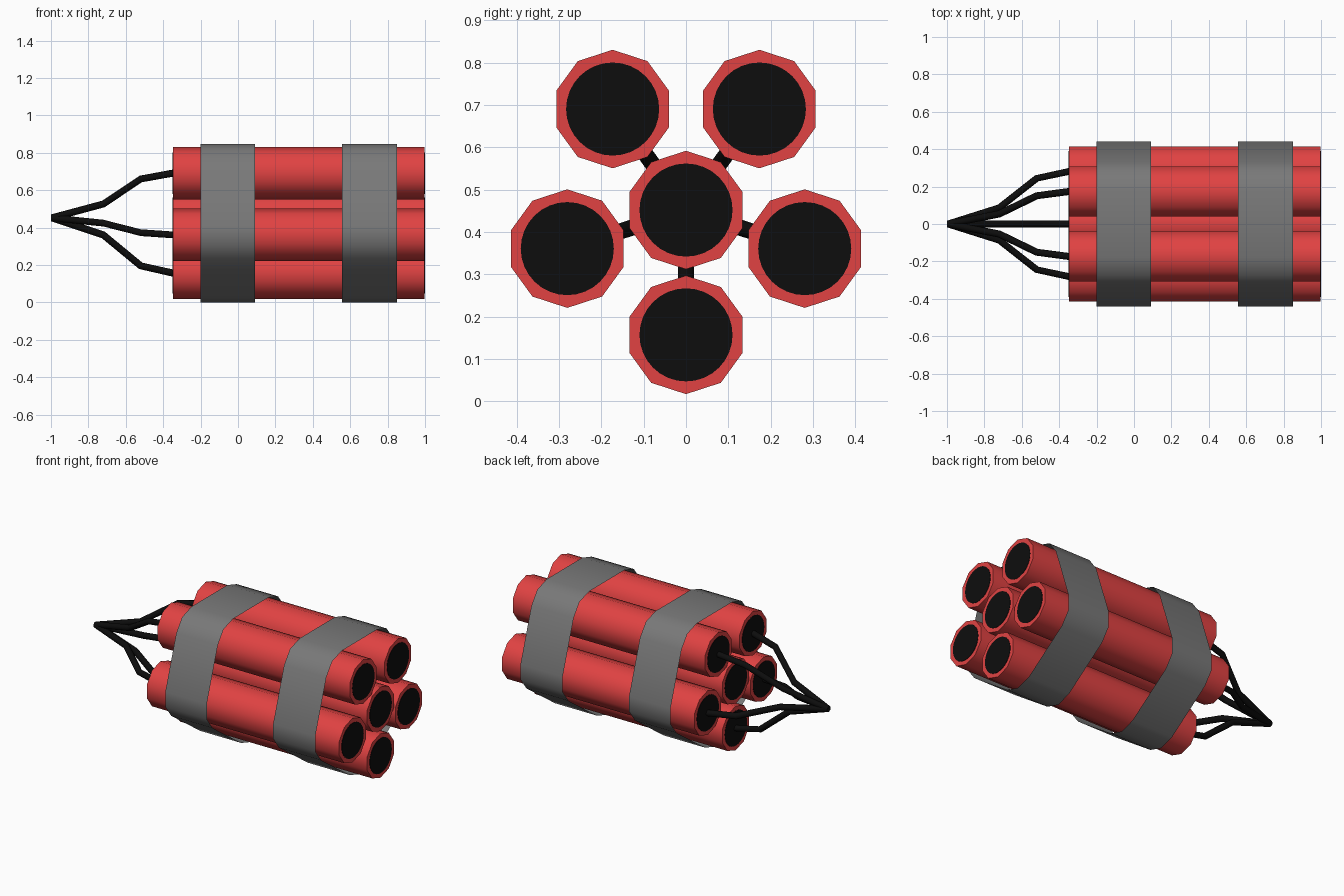
import bpy, bmesh, math
from mathutils import Vector

if "Cube" in bpy.data.objects:
    bpy.data.objects.remove(bpy.data.objects["Cube"])

CZ = 0.452        # height of the bundle axis
RING = 0.295      # distance of the outer sticks from the axis
ANGLES = [math.radians(-90 + 72 * i) for i in range(5)]


def material(name, rgb):
    m = bpy.data.materials.new(name)
    m.diffuse_color = (*rgb, 1)
    m.use_nodes = True
    m.node_tree.nodes["Principled BSDF"].inputs["Base Color"].default_value = m.diffuse_color
    return m


red = material("red paper", (0.75, 0.055, 0.055))
grey = material("grey tape", (0.19, 0.19, 0.19))
black = material("black", (0.004, 0.004, 0.004))


def finish(name, bm, mat, angle):
    bmesh.ops.recalc_face_normals(bm, faces=bm.faces)
    me = bpy.data.meshes.new(name)
    bm.to_mesh(me)
    bm.free()
    me.materials.append(mat)
    ob = bpy.data.objects.new(name, me)
    bpy.context.collection.objects.link(ob)
    bpy.ops.object.select_all(action='DESELECT')
    bpy.context.view_layer.objects.active = ob
    ob.select_set(True)
    bpy.ops.object.shade_smooth_by_angle(angle=math.radians(angle))
    return ob


def prism(name, profile, x0, x1, mat, caps=True, angle=40):
    """Extrude a closed (y, z) profile along x."""
    bm = bmesh.new()
    a = [bm.verts.new((x0, y, z)) for y, z in profile]
    b = [bm.verts.new((x1, y, z)) for y, z in profile]
    n = len(a)
    for i in range(n):
        j = (i + 1) % n
        bm.faces.new((a[i], a[j], b[j], b[i]))
    if caps:
        bm.faces.new(a)
        bm.faces.new(b)
    return finish(name, bm, mat, angle)


def circle(y, z, r, n):
    return [(y + r * math.sin(math.tau * i / n), z + r * math.cos(math.tau * i / n))
            for i in range(n)]


# Sticks with a dark disc on each end
centres = [(0, CZ)] + [(RING * math.cos(a), CZ + RING * math.sin(a)) for a in ANGLES]
for k, (y, z) in enumerate(centres):
    prism(f"stick_{k}", circle(y, z, 0.14, 10), -0.348, 0.998, red)
    prism(f"front_disc_{k}", circle(y, z, 0.11, 32), 0.996, 1.0, black)
    prism(f"back_disc_{k}", circle(y, z, 0.11, 32), -0.35, -0.346, black)

# Tape bands: open sleeves wrapped round the five outer sticks
wrap = []
for a in ANGLES:
    for d in (-36, 0, 36):
        t = a + math.radians(d)
        wrap.append(((RING * math.cos(a) + 0.157 * math.cos(t)) * 1.025,
                     CZ + RING * math.sin(a) + 0.157 * math.sin(t)))
for name, x0, x1 in (("back_band", -0.2, 0.09), ("front_band", 0.555, 0.85)):
    prism(name, wrap, x0, x1, grey, caps=False, angle=50)

# Fuses: bent cords from the outer sticks to a common tip
PATH = [(-0.34, 1.0), (-0.35, 1.0), (-0.52, 0.87), (-0.72, 0.31), (-0.995, 0.0)]
for k, a in enumerate(ANGLES):
    out = Vector((0, math.cos(a), math.sin(a)))
    side = Vector((0, -math.sin(a), math.cos(a)))
    pts = [Vector((x, 0, CZ)) + out * RING * f for x, f in PATH]
    bm = bmesh.new()
    rings = []
    for i, p in enumerate(pts):
        t = (pts[min(i + 1, len(pts) - 1)] - pts[max(i - 1, 0)]).normalized()
        up = t.cross(side)
        rings.append([bm.verts.new(p + 0.019 * (side * math.cos(math.tau * j / 8)
                                                + up * math.sin(math.tau * j / 8)))
                      for j in range(8)])
    for r, s in zip(rings, rings[1:]):
        for j in range(8):
            bm.faces.new((r[j], r[(j + 1) % 8], s[(j + 1) % 8], s[j]))
    bm.faces.new(rings[0])
    bm.faces.new(rings[-1])
    finish(f"fuse_{k}", bm, black, 50)
